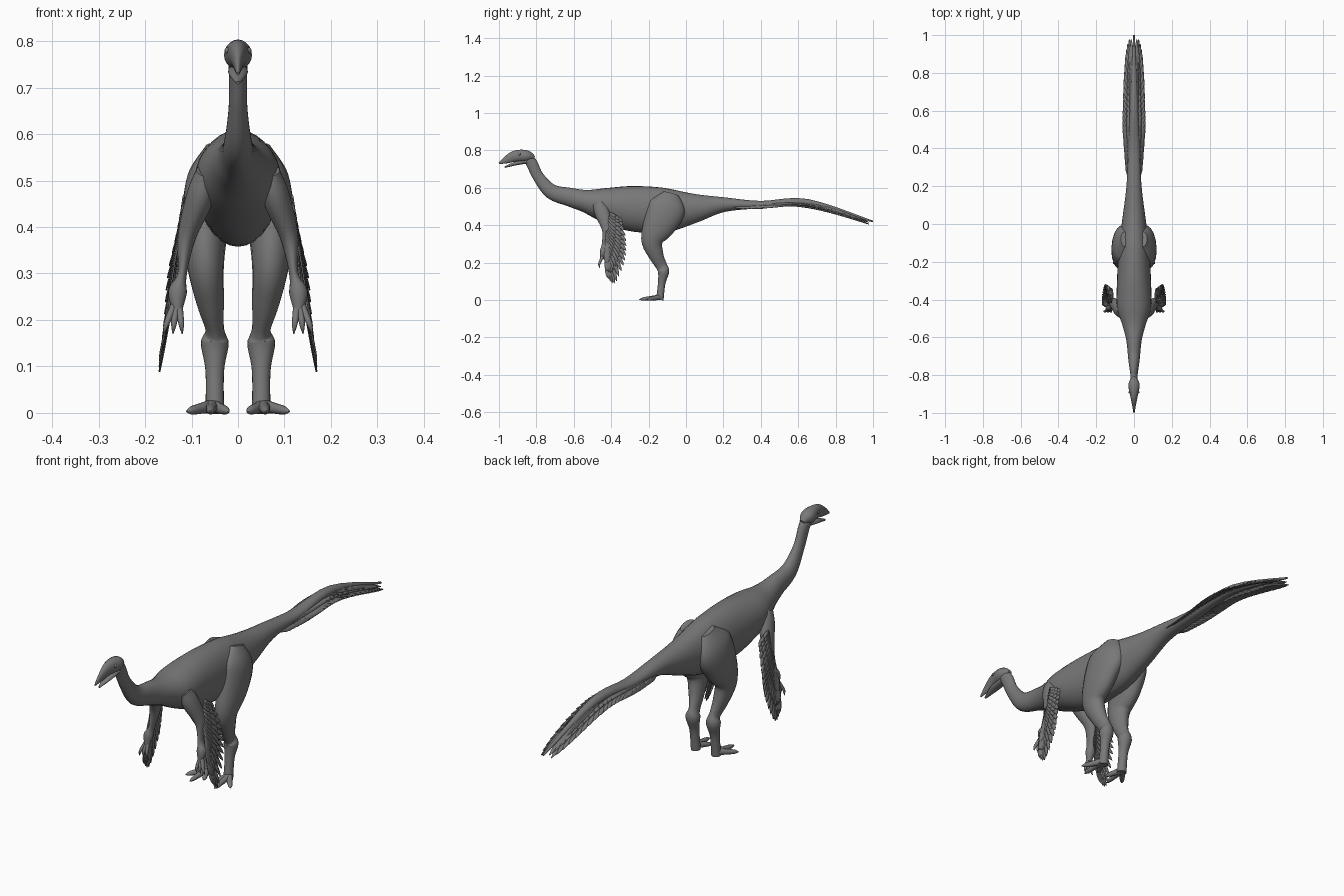
import bpy, bmesh, math
from mathutils import Vector

cube = bpy.data.objects.get("Cube")
if cube:
    bpy.data.objects.remove(cube)

grey = bpy.data.materials.new("slate grey")
grey.use_nodes = True
tone = (.19, .19, .19, 1)
grey.diffuse_color = tone
grey.node_tree.nodes["Principled BSDF"].inputs["Base Color"].default_value = tone


def finish(name, bm):
    """Turn a bmesh into a named, smooth shaded object."""
    bmesh.ops.recalc_face_normals(bm, faces=bm.faces)
    mesh = bpy.data.meshes.new(name)
    bm.to_mesh(mesh)
    bm.free()
    mesh.materials.append(grey)
    part = bpy.data.objects.new(name, mesh)
    bpy.context.collection.objects.link(part)
    bpy.ops.object.select_all(action='DESELECT')
    part.select_set(True)
    bpy.context.view_layer.objects.active = part
    bpy.ops.object.shade_smooth_by_angle(angle=math.radians(45))
    return part


def spline(points, t):
    """Smooth curve through points of any dimension, t from start to end."""
    last = len(points) - 1
    index = min(int(t * last), last - 1)
    u = t * last - index
    previous, start, end, following = (
        Vector(points[min(max(k, 0), last)]) for k in range(index - 1, index + 3))
    leave, arrive = (end - previous) / 2, (following - start) / 2
    blend = u * u * (3 - 2 * u)
    ease = u * (1 - u)
    return start.lerp(end, blend) + leave * ease * (1 - u) - arrive * ease * u


def loft(name, stations, side=1, sides=20):
    """Skin of oval rings; a station is x, y, z, half width, half depth."""
    bm = bmesh.new()
    count = (len(stations) - 1) * 5
    samples = [spline(stations, i / count) for i in range(count + 1)]
    rings = []
    for i, sample in enumerate(samples):
        along = samples[min(i + 1, count)].xyz - samples[max(i - 1, 0)].xyz
        along.normalize()
        across = Vector((1, 0, 0))
        across = (across - along * along.x).normalized()
        up = along.cross(across)
        width, depth = sample[3], sample[4]
        ring = []
        for k in range(sides):
            angle = math.tau * k / sides
            point = sample.xyz + across * width * math.cos(angle) + up * depth * math.sin(angle)
            point.x *= side
            ring.append(bm.verts.new(point))
        rings.append(ring)
    for ring, following in zip(rings, rings[1:]):
        for k in range(sides):
            bm.faces.new((ring[k - 1], ring[k], following[k], following[k - 1]))
    bm.faces.new(rings[0])
    bm.faces.new(rings[-1])
    return finish(name, bm)


def midline(stations):
    """Place y, z, half width, half depth stations on the centre plane."""
    return [(0, *station) for station in stations]


def feather(bm, root, tip, width, normal):
    """Pointed leaf blade with a raised shaft."""
    along = tip - root
    across = along.cross(normal).normalized() * width
    lift = normal.normalized() * width / 5
    rows = []
    for t, swell in ((0, .3), (.4, .9), (.7, 1), (.9, .6), (1, .1)):
        centre = root + along * t
        rows.append([bm.verts.new(centre + offset * swell) for offset in (-across, lift, across)])
    for row, following in zip(rows, rows[1:]):
        for k in (1, 2):
            bm.faces.new((row[k - 1], row[k], following[k], following[k - 1]))


def plumage(name, bm):
    part = finish(name, bm)
    part.modifiers.new("thickness", 'SOLIDIFY').thickness = .003


# Neck, trunk and tail in one skin
spine = midline((
    (-.87, .77, .02, .02), (-.83, .74, .02, .03), (-.79, .66, .02, .03),
    (-.72, .58, .03, .04), (-.62, .55, .04, .05), (-.54, .53, .06, .06),
    (-.44, .51, .09, .09), (-.3, .49, .09, .12), (-.12, .48, .08, .12),
    (.04, .49, .06, .08), (.2, .51, .04, .04), (.4, .51, .03, .02),
    (.65, .52, .02, .02), (1, .42, .004, .004)))
loft("body", spine, sides=28)

# Head with open beak
loft("skull", midline((
    (-.81, .76, .01, .01), (-.85, .77, .03, .03), (-.91, .77, .02, .03),
    (-.96, .75, .01, .02), (-1, .73, .003, .004))))
loft("lower_jaw", midline((
    (-.85, .74, .02, .01), (-.91, .73, .02, .01), (-.97, .71, .004, .004))))

# Tail fan: two layers of feathers swept back along both sides
bm = bmesh.new()
tail = spine[-4:]
feather_count = 24
for spread, rise in ((1, 0), (.6, .01)):
    for i in range(feather_count):
        t = .78 * i / feather_count
        end = t + .22
        reach = spread * .06 * min(1, end + .5) * math.sqrt(1 - end ** 6)
        for side in (-1, 1):
            root = spline(tail, t).xyz + Vector((side * .01, 0, rise))
            tip = spline(tail, end).xyz + Vector((side * reach, 0, rise - .02))
            feather(bm, root, tip, .012, Vector((side * .4, 0, 1)))
plumage("tail_feathers", bm)

# Limb outlines for the left side
leg = [
    (.05, -.08, .57, .02, .04), (.06, -.1, .5, .05, .1), (.07, -.14, .41, .05, .09),
    (.07, -.18, .32, .04, .06), (.06, -.16, .24, .03, .04), (.05, -.13, .18, .02, .03),
    (.05, -.12, .15, .03, .03), (.05, -.13, .09, .02, .02), (.05, -.14, 0, .02, .02)]
arm = [
    (.07, -.47, .52, .02, .03), (.08, -.45, .47, .03, .04), (.11, -.42, .38, .02, .03),
    (.12, -.43, .3, .01, .02), (.13, -.44, .26, .02, .02), (.13, -.45, .22, .01, .01)]
wing_roots = [(.11, -.4, .46), (.12, -.41, .38), (.13, -.42, .31), (.14, -.43, .25)]
wing_tips = [(.12, -.34, .42), (.15, -.32, .31), (.16, -.33, .2), (.17, -.38, .09), (.17, -.42, .12)]

for side, label in ((1, "left_"), (-1, "right_")):
    # Eye
    bm = bmesh.new()
    bmesh.ops.create_uvsphere(bm, u_segments=12, v_segments=8, radius=.007)
    bmesh.ops.translate(bm, verts=bm.verts, vec=(side * .022, -.89, .78))
    finish(label + "eye", bm)

    # Leg with three splayed, clawed toes
    loft(label + "leg", leg, side)
    heel = Vector((.055, -.14, .015))
    for name, x, y in (("inner", .02, -.21), ("middle", .06, -.25), ("outer", .11, -.21)):
        claw = Vector((x, y, .003))
        toe = []
        for t, radius in ((0, .015), (.4, .012), (.8, .009), (1, .002)):
            toe.append((*heel.lerp(claw, t), radius, radius))
        loft(label + name + "_toe", toe, side, sides=12)

    # Arm with three hooked fingers
    loft(label + "arm", arm, side)
    wrist = Vector((.13, -.44, .25))
    for name, x in (("first", .12), ("second", .14), ("third", .16)):
        claw = Vector((x, -.46, .17))
        hook = Vector((0, -.008, .005))
        finger = []
        for t, bend, radius in ((0, 0, .009), (.4, .5, .008), (.8, 1, .006), (1, 0, .001)):
            finger.append((*(wrist.lerp(claw, t) + hook * bend), radius, radius))
        loft(label + name + "_finger", finger, side, sides=10)

    # Wing: three overlapping rows of feathers hung from the arm
    bm = bmesh.new()
    for start, end, layer in ((.15, 1, 0), (.05, .7, .005), (-.15, .4, .01)):
        for i in range(18):
            t = i / 17
            root, edge = spline(wing_roots, t), spline(wing_tips, t)
            base, tip = root.lerp(edge, start), root.lerp(edge, end)
            base.x = side * (base.x + layer)
            tip.x = side * (tip.x + layer / 2)
            feather(bm, base, tip, .011, Vector((side, .1, .3)))
    plumage(label + "wing_feathers", bm)
